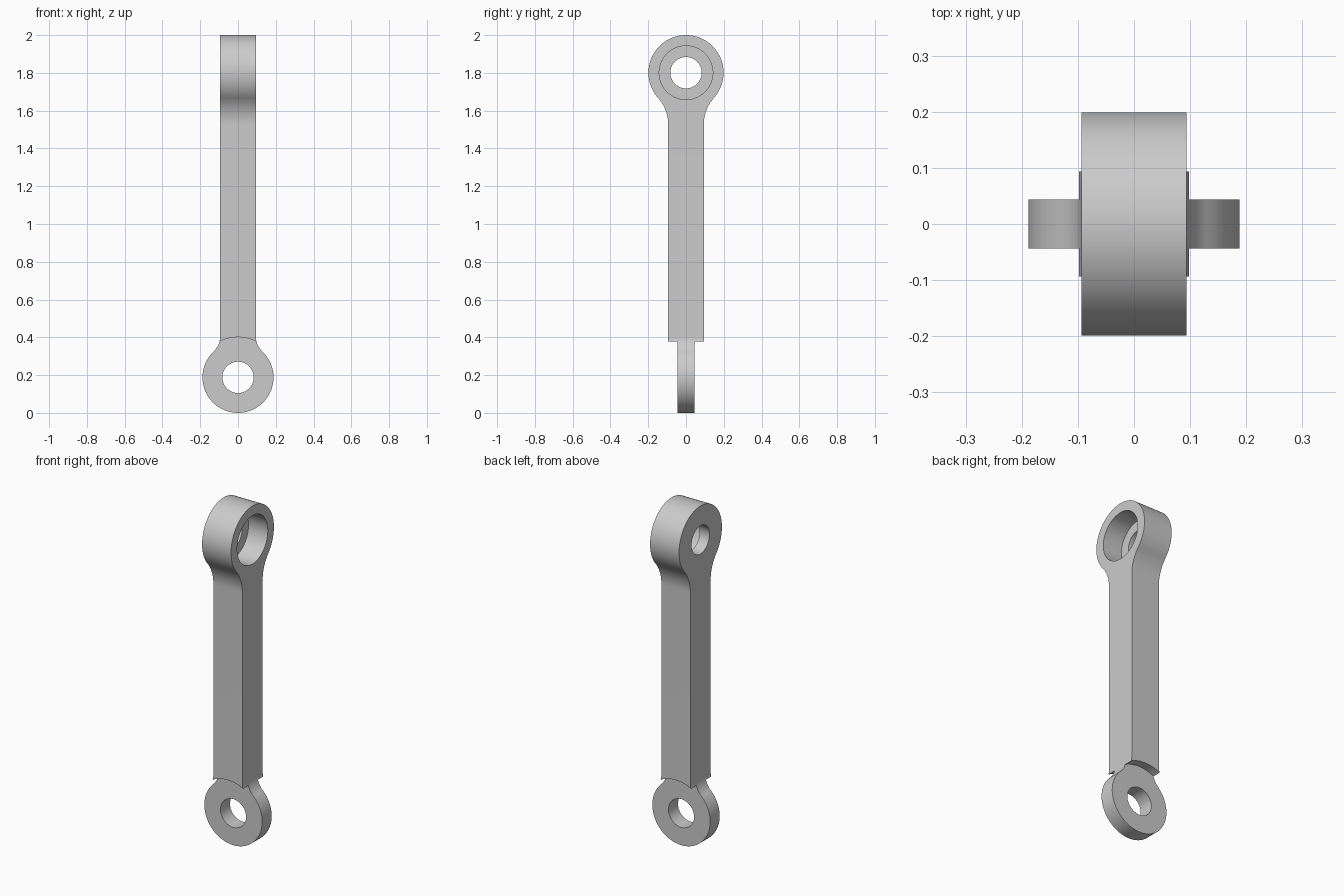
import bpy
import bmesh
from math import atan2, cos, pi, radians, sin, sqrt
from mathutils import Matrix, Vector

cube = bpy.data.objects.get("Cube")
if cube:
    bpy.data.objects.remove(cube, do_unlink=True)

HALF = 0.094                     # half thickness of the square shank
HEAD_R, HEAD_Z = 0.199, 1.801    # upper eye
FOOT_R, FOOT_Z = 0.188, 0.188    # lower eye
BORE = 0.083

steel = bpy.data.materials.new("plain_grey")
steel.use_nodes = True
grey = (0.6, 0.6, 0.6, 1)
steel.diffuse_color = grey
steel.node_tree.nodes["Principled BSDF"].inputs["Base Color"].default_value = grey


def make_object(name, bm):
    bmesh.ops.recalc_face_normals(bm, faces=bm.faces)
    mesh = bpy.data.meshes.new(name)
    bm.to_mesh(mesh)
    bm.free()
    mesh.materials.append(steel)
    obj = bpy.data.objects.new(name, mesh)
    bpy.context.collection.objects.link(obj)
    return obj


def arc(centre, radius, start, end, steps):
    angles = [start + (end - start) * i / steps for i in range(steps + 1)]
    return [(centre[0] + radius * cos(a), centre[1] + radius * sin(a)) for a in angles]


def eye_outline(radius, fillet, length):
    """Round eye at the origin, blended by fillets into a shank along +v."""
    rise = sqrt((radius + fillet) ** 2 - (HALF + fillet) ** 2)
    lean = atan2(rise, HALF + fillet)
    eye = arc((0, 0), radius, pi - lean, 2 * pi + lean, 72)
    neck = arc((HALF + fillet, rise), fillet, pi + lean, pi, 16)[1:]
    neck.append((HALF, length))
    return eye + neck + [(-u, v) for u, v in reversed(neck)]


def extrude_outline(name, points, to_world, depth):
    bm = bmesh.new()
    face = bm.faces.new([bm.verts.new(to_world(u, v)) for u, v in points])
    new = bmesh.ops.extrude_face_region(bm, geom=[face])["geom"]
    verts = [g for g in new if isinstance(g, bmesh.types.BMVert)]
    bmesh.ops.translate(bm, verts=verts, vec=depth)
    return make_object(name, bm)


def cylinder(name, radius, axis, start, end, z):
    bm = bmesh.new()
    direction = Vector((1, 0, 0)) if axis == "X" else Vector((0, 1, 0))
    place = Matrix.Translation(direction * (start + end) / 2 + Vector((0, 0, z)))
    turn = direction.to_track_quat("Z", "Y").to_matrix().to_4x4()
    bmesh.ops.create_cone(bm, cap_ends=True, segments=80, radius1=radius,
                          radius2=radius, depth=abs(end - start), matrix=place @ turn)
    return make_object(name, bm)


def combine(target, tool, operation):
    mod = target.modifiers.new(operation.lower(), "BOOLEAN")
    mod.operation, mod.solver, mod.object = operation, "EXACT", tool
    bpy.context.view_layer.objects.active = target
    bpy.ops.object.modifier_apply(modifier=mod.name)
    bpy.data.objects.remove(tool, do_unlink=True)


# Side silhouette crossed with front silhouette gives the twisted-eye rod
rod = extrude_outline("connecting_rod", eye_outline(HEAD_R, 0.215, 2),
                      lambda u, v: (-0.5, u, HEAD_Z - v), (1, 0, 0))
front = extrude_outline("front_silhouette", eye_outline(FOOT_R, 0.1165, 2),
                        lambda u, v: (u, -0.5, FOOT_Z + v), (0, 1, 0))
combine(rod, front, "INTERSECT")

# Thin the lower eye from both faces with round shoulders
for side in (-1, 1):
    combine(rod, cylinder("shoulder_cutter", 0.213, "Y", side * 0.044, side * 0.4, FOOT_Z),
            "DIFFERENCE")

# Through holes, and the counterbore in the left face of the upper eye
combine(rod, cylinder("lower_bore", BORE, "Y", -0.4, 0.4, FOOT_Z), "DIFFERENCE")
combine(rod, cylinder("upper_bore", BORE, "X", -0.4, 0.4, HEAD_Z), "DIFFERENCE")
combine(rod, cylinder("counterbore", 0.142, "X", -0.031, 0.4, HEAD_Z), "DIFFERENCE")

# Smooth the curves, keep the machined edges crisp
bpy.ops.object.select_all(action="DESELECT")
rod.select_set(True)
bpy.context.view_layer.objects.active = rod
bpy.ops.object.shade_smooth_by_angle(angle=radians(30))
